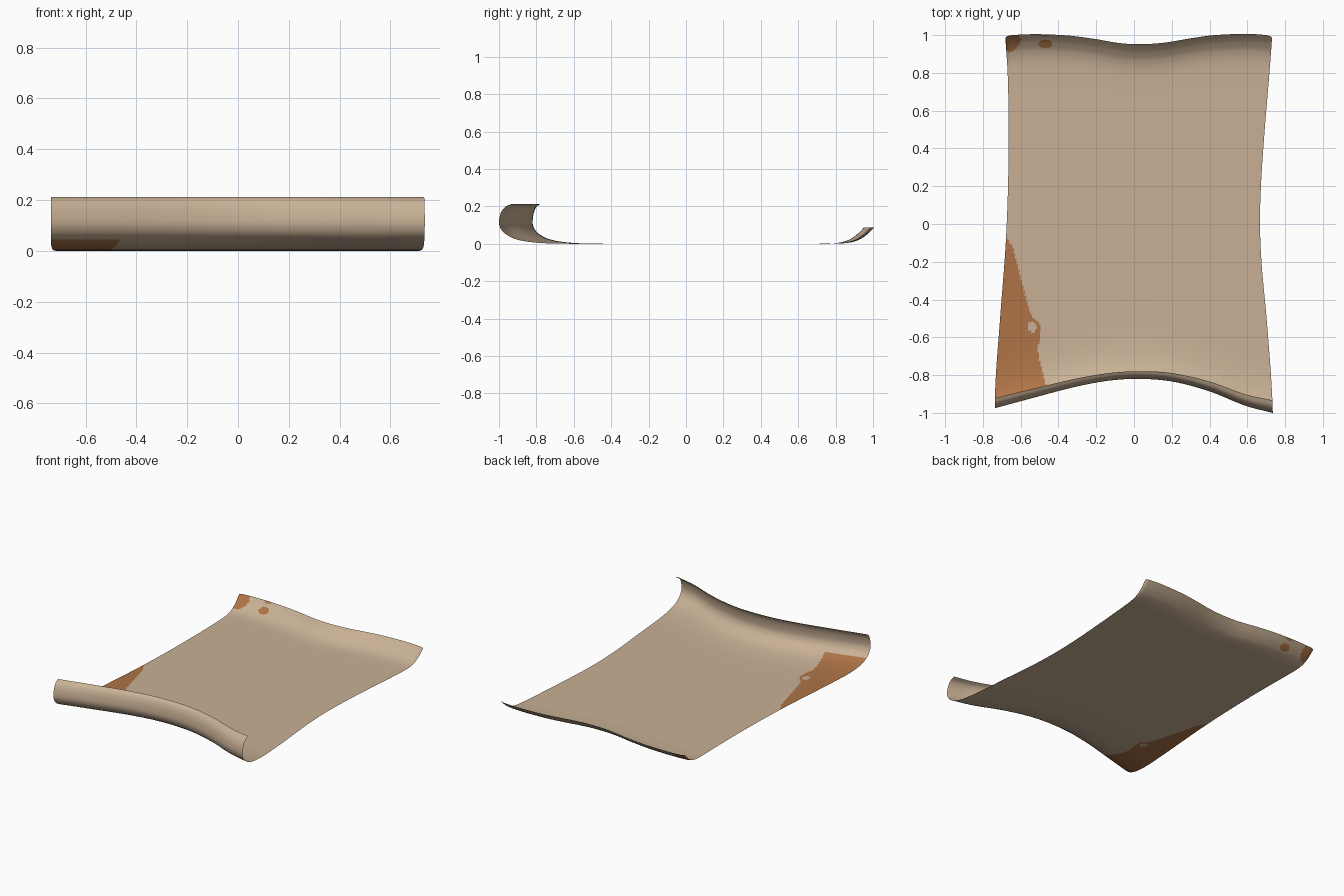
import bpy, bmesh

if "Cube" in bpy.data.objects:
    bpy.data.objects.remove(bpy.data.objects["Cube"])


def curve(knots):
    """Smooth function through (t, value) knots, clamped at the ends."""
    t = [k[0] for k in knots]
    v = [k[1] for k in knots]
    d = [(v[i + 1] - v[i]) / (t[i + 1] - t[i]) for i in range(len(t) - 1)]
    m = [d[0]] + [(d[i - 1] + d[i]) / 2 for i in range(1, len(d))] + [d[-1]]

    def f(x):
        x = min(max(x, t[0]), t[-1])
        i = max(j for j in range(len(d)) if t[j] <= x)
        h = t[i + 1] - t[i]
        s = (x - t[i]) / h
        return ((1 + 2 * s) * (1 - s) ** 2 * v[i] + s * (1 - s) ** 2 * h * m[i]
                + s * s * (3 - 2 * s) * v[i + 1] + s * s * (s - 1) * h * m[i + 1])
    return f


def profile(points):
    """Smooth functions for offset and height along a list of points."""
    return (curve([(i, p[0]) for i, p in enumerate(points)]),
            curve([(i, p[1]) for i, p in enumerate(points)]))


# Wavy front and back ends (y over x)
front_end = curve([(-.735, -.975), (-.55, -.925), (-.3, -.86), (-.12, -.828), (.03, -.82),
                   (.2, -.833), (.4, -.885), (.6, -.965), (.735, -1.0)])
back_end = curve([(-.735, .985), (-.725, .994), (-.69, 1.0), (-.42, 1.0), (-.25, .981), (-.1, .957),
                  (.02, .952), (.14, .96), (.3, .985), (.42, 1.0), (.7, 1.0), (.725, .994), (.735, .985)])
lip_width = curve([(-.735, .053), (0, .04), (.735, .067)])
# Left and right sides (x over y)
left_side = curve([(-1, -.735), (-.88, -.735), (-.5, -.709), (-.1, -.679), (.2, -.667), (.5, -.664),
                   (.8, -.669), (1, -.682)])
right_side = curve([(-1, .735), (-.88, .73), (-.5, .702), (-.2, .675), (0, .667), (.2, .672),
                    (.5, .692), (.8, .717), (1, .732)])
# Front curl from lip to flat, back curl from flat to edge
FRONT = [(.067, .213), (.033, .197), (.01, .165), (0, .12), (.007, .085), (.03, .056),
         (.08, .028), (.15, .012), (.25, .003), (.4, 0)]
BACK = [(-.25, 0), (-.15, .004), (-.09, .018), (-.05, .041), (-.024, .063), (0, .088)]
f_off, f_z = profile(FRONT)
b_off, b_z = profile(BACK)

NX, NF, NM, NB = 150, 80, 130, 36


def column(x):
    """The (y, z) points of the sheet from the front lip to the back edge."""
    e, b, k = front_end(x), back_end(x), lip_width(x) / .067
    pts = []
    for i in range(NF + 1):
        t = 9 * i / NF
        pts.append((e + f_off(t) * (k if t < 3 else 1), max(0, f_z(t))))
    y0, y1 = e + .4, b - .25
    pts += [(y0 + (y1 - y0) * i / NM, 0) for i in range(1, NM)]
    pts += [(b + b_off(5 * i / NB), max(0, b_z(5 * i / NB))) for i in range(NB + 1)]
    return pts


# Stain outline and spots
stain_edge = curve([(-.85, -.465), (-.77, -.488), (-.68, -.508), (-.6, -.5), (-.53, -.502), (-.5, -.53),
                    (-.36, -.58), (-.17, -.63), (-.1, -.655), (-.065, -.69)])


def oval(x, y, cx, cy, rx, ry):
    return ((x - cx) / rx) ** 2 + ((y - cy) / ry) ** 2 < 1


def stained(c):
    x, y, z = c
    if y < -.065:
        return z < .045 and x < stain_edge(y) and not oval(x, y, -.54, -.545, .024, .026)
    if z > .066:
        return x < -.61 or oval(x, z, -.47, .09, .03, .015)
    return (oval(x, y, -.69, .98, .09, .075) or oval(x, y, -.625, .985, .03, .025)
            or oval(x, y, -.47, .953, .036, .023))


# Curled sheet
bm = bmesh.new()
grid = []
for i in range(NX + 1):
    u = i / NX
    col = column(-.735 + 1.47 * u)
    grid.append([bm.verts.new((left_side(y) * (1 - u) + right_side(y) * u, y, z)) for y, z in col])
for a, b in zip(grid, grid[1:]):
    for j in range(len(a) - 1):
        face = bm.faces.new((a[j], b[j], b[j + 1], a[j + 1]))
        face.smooth = True
        face.material_index = int(stained(face.calc_center_median()))
mesh = bpy.data.meshes.new("curled_sheet")
bm.to_mesh(mesh)
bm.free()
for name, colour in (("parchment_tan", (.578, .434, .300, 1)), ("stain_brown", (.42, .172, .062, 1))):
    mat = bpy.data.materials.new(name)
    mat.diffuse_color = colour
    mat.use_nodes = True
    mat.node_tree.nodes["Principled BSDF"].inputs["Base Color"].default_value = mat.diffuse_color
    mesh.materials.append(mat)
sheet = bpy.data.objects.new("curled_sheet", mesh)
bpy.context.collection.objects.link(sheet)
